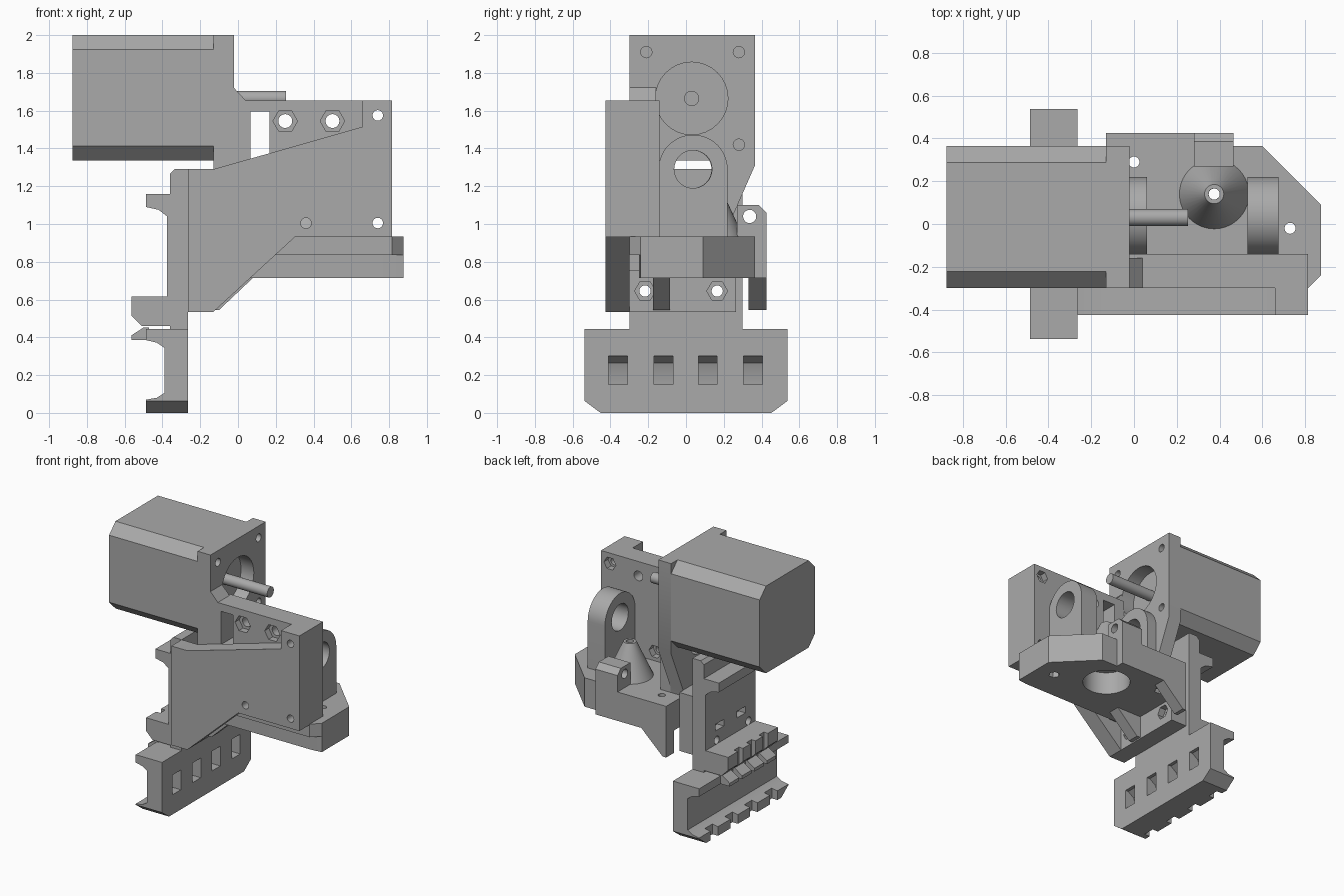
import bpy, bmesh, math
from mathutils import Vector

cube = bpy.data.objects.get("Cube")
if cube:
    bpy.data.objects.remove(cube)

grey = bpy.data.materials.new("grey_plastic")
grey.use_nodes = True
grey.diffuse_color = (0.4, 0.4, 0.4, 1)
grey.node_tree.nodes["Principled BSDF"].inputs["Base Color"].default_value = (0.4, 0.4, 0.4, 1)

# Each axis maps profile (a, b) and depth d to a 3D point
PLACE = {"x": lambda a, b, d: (d, a, b),
         "y": lambda a, b, d: (a, d, b),
         "z": lambda a, b, d: (a, b, d)}


def add_prism(bm, axis, pts, lo, hi):
    put = PLACE[axis]
    low = [bm.verts.new(put(a, b, lo)) for a, b in pts]
    high = [bm.verts.new(put(a, b, hi)) for a, b in pts]
    faces = [bm.faces.new(low), bm.faces.new(high)]
    n = len(pts)
    for i in range(n):
        j = (i + 1) % n
        faces.append(bm.faces.new((low[i], low[j], high[j], high[i])))
    bmesh.ops.recalc_face_normals(bm, faces=faces)


def make(name, bm):
    mesh = bpy.data.meshes.new(name)
    bm.to_mesh(mesh)
    bm.free()
    obj = bpy.data.objects.new(name, mesh)
    bpy.context.collection.objects.link(obj)
    return obj


def finish(obj):
    obj.data.materials.clear()
    obj.data.materials.append(grey)
    bpy.ops.object.select_all(action="DESELECT")
    obj.select_set(True)
    bpy.context.view_layer.objects.active = obj
    bpy.ops.object.shade_smooth_by_angle(angle=math.radians(30))


def part(name, axis, pts, lo, hi, cuts=()):
    """Extruded profile with a list of (axis, profile, low, high) cuts."""
    bm = bmesh.new()
    add_prism(bm, axis, pts, lo, hi)
    obj = make(name, bm)
    for cut in cuts:
        cbm = bmesh.new()
        add_prism(cbm, *cut)
        cutter = make("cutter", cbm)
        cutter.hide_render = True
        mod = obj.modifiers.new("cut", "BOOLEAN")
        mod.operation, mod.solver, mod.object = "DIFFERENCE", "EXACT", cutter
        graph = bpy.context.evaluated_depsgraph_get()
        mesh = bpy.data.meshes.new_from_object(obj.evaluated_get(graph))
        obj.modifiers.clear()
        obj.data = mesh
        bpy.data.objects.remove(cutter)
    finish(obj)
    return obj


def rect(a0, a1, b0, b1):
    return [(a0, b0), (a1, b0), (a1, b1), (a0, b1)]


def arc(a, b, r, start=0, end=360, n=32):
    full = end - start == 360
    steps = n if full else n + 1
    angles = [math.radians(start + (end - start) * i / n) for i in range(steps)]
    return [(a + r * math.cos(t), b + r * math.sin(t)) for t in angles]


def hexagon(a, b, r=0.065):
    return arc(a, b, r, n=6)


# Motor: chamfered square body and shaft
c, y0, y1, z0, z1 = 0.077, -0.3, 0.365, 1.335, 2.0
part("motor_body", "x",
     [(y0 + c, z0), (y1 - c, z0), (y1, z0 + c), (y1, z1 - c),
      (y1 - c, z1), (y0 + c, z1), (y0, z1 - c), (y0, z0 + c)], -0.877, -0.13)
part("motor_shaft", "x", arc(0.03, 1.665, 0.04), -0.13, 0.253)

# Upright motor plate with boss opening and screw holes
boss = [(a, min(b, 1.86)) for a, b in arc(0.03, 1.665, 0.192)]
cuts = [("x", boss, -0.2, 0.1), ("x", arc(0.035, 1.29, 0.1), -0.2, 0.1)]
cuts += [("x", arc(a, b, 0.03, n=16), -0.2, 0.1)
         for a, b in ((-0.21, 1.91), (0.28, 1.91), (0.28, 1.42))]
part("motor_plate", "x",
     [(-0.3, 0.75), (0.22, 0.75), (0.22, 0.98), (0.365, 1.31), (0.365, 2), (-0.3, 2)],
     -0.13, -0.022, cuts)
part("plate_fillet", "y", [(-0.03, 1.73), (0.04, 1.655), (-0.03, 1.65)], -0.3, -0.16)

# Front wall, with a sloping top and bottom
screws = ((0.74, 1.575), (0.36, 1.005), (0.74, 1.005))
cuts = [("y", arc(a, b, 0.028, n=16), -0.5, 0) for a, b in screws]
part("front_wall", "y",
     [(-0.265, 0.535), (-0.13, 0.535), (0.3, 0.93), (0.815, 0.93), (0.815, 1.655),
      (0.66, 1.655), (0.66, 1.515), (-0.13, 1.29), (-0.265, 1.29)], -0.425, -0.3, cuts)

# Rear wall with a window, nut traps and screw holes
cuts += [("y", rect(0.065, 0.167, 1.34, 1.595), -0.5, 0)]
cuts += [("y", hexagon(a, b, 0.05), -0.19, 0) for a, b in screws]
for a in (0.25, 0.5):
    cuts += [("y", hexagon(a, 1.545), -0.4, -0.25),
             ("y", arc(a, 1.545, 0.037, n=16), -0.5, 0)]
part("rear_wall", "y", rect(-0.022, 0.815, 0.835, 1.655), -0.3, -0.14, cuts)

# Base plate with nozzle opening and two screw holes
cuts = [("z", arc(0.375, 0.14, 0.17), 0.6, 0.89),
        ("z", arc(0.375, 0.14, 0.026, n=16), 0.6, 1.3)]
for a, b in ((0, 0.29), (0.73, -0.02)):
    cuts += [("z", arc(a, b, 0.026, n=16), 0.6, 1.3),
             ("z", hexagon(a, b, 0.04), 0.6, 0.77)]
part("base_plate", "z",
     [(-0.13, -0.25), (0.8, -0.25), (0.875, -0.24), (0.875, 0.09),
      (0.6, 0.365), (-0.13, 0.365)], 0.715, 0.935, cuts)
part("base_corner", "z",
     [(0.1, -0.3), (0.815, -0.3), (0.875, -0.24), (0.8, -0.2), (0.1, -0.2)], 0.835, 0.935)

# Side arm and upright hinge tab
part("side_arm", "y", rect(-0.13, 0.465, 0.715, 0.935), 0.36, 0.425)
part("hinge_tab", "x",
     [(0.27, 0.9), (0.425, 0.9), (0.425, 1.06), (0.385, 1.1), (0.27, 1.1)],
     0.28, 0.465, [("x", arc(0.337, 1.04, 0.035, n=20), 0.2, 0.6)])

# Slanted ribs under the base plate
for name, lo, hi in (("inner_rib", -0.175, -0.085), ("outer_rib", 0.33, 0.425)):
    part(name, "y", [(-0.13, 0.545), (-0.1, 0.545), (0.085, 0.72), (0.085, 0.8),
                     (-0.13, 0.8)], lo, hi)

# Bearing lugs with rounded tops
lug = [(-0.145, 0.9), (0.22, 0.9)] + arc(0.0375, 1.29, 0.1825, 0, 180, 24)
for name, lo, hi in (("inner_lug", -0.03, 0.06), ("outer_lug", 0.53, 0.675)):
    part(name, "x", lug, lo, hi, [("x", arc(0.0375, 1.29, 0.1), lo - 0.1, hi + 0.1)])

# Hollow cone around the filament path
bm = bmesh.new()
rings = []
for r, z in ((0.165, 0.93), (0.045, 1.19), (0.026, 1.19), (0.026, 0.93)):
    rings.append([bm.verts.new((a, b, z)) for a, b in arc(0.375, 0.14, r, n=40)])
for k in range(4):
    p, q = rings[k], rings[(k + 1) % 4]
    for i in range(40):
        j = (i + 1) % 40
        bm.faces.new((p[i], p[j], q[j], q[i]))
bmesh.ops.recalc_face_normals(bm, faces=bm.faces)
finish(make("filament_cone", bm))

# Mounting flange and upper carriage
bolts = [("x", arc(a, 0.645, 0.03, n=16), -0.7, 0) for a in (-0.217, 0.165)]
traps = [("x", hexagon(a, 0.645, 0.055), -0.18, 0) for a in (-0.217, 0.165)]
part("mount_flange", "x", rect(-0.3, 0.265, 0.535, 0.98), -0.265, -0.13, bolts + traps)
slots = [("y", rect(-0.6, -0.53, 0.4, 0.7), a - 0.03, a + 0.03) for a in (-0.15, 0, 0.15)]
slots += [("x", rect(a - 0.05, a + 0.05, 0.72, 0.77), -0.5, -0.32) for a in (-0.13, 0.13)]
part("upper_carriage", "y",
     [(-0.265, 0.44), (-0.36, 0.44), (-0.36, 0.46), (-0.51, 0.46), (-0.565, 0.515),
      (-0.565, 0.615), (-0.375, 0.615), (-0.375, 1.04), (-0.42, 1.075), (-0.487, 1.09),
      (-0.487, 1.16), (-0.36, 1.16), (-0.36, 1.265), (-0.335, 1.29), (-0.265, 1.29)],
     -0.3, 0.3, bolts + slots)

# Lower clamp: hooked rail with cropped corners, pockets and notches
cuts = []
for s in (-1, 1):
    cuts.append(("x", [(s * 0.56, 0.08), (s * 0.56, -0.02), (s * 0.425, -0.02)], -0.7, 0))
for a in (-0.36, -0.12, 0.115, 0.355):
    cuts += [("y", [(-0.2, 0.15), (-0.2, 0.3), (-0.29, 0.3), (-0.34, 0.265),
                    (-0.36, 0.21), (-0.365, 0.15)], a - 0.05, a + 0.05),
             ("y", rect(-0.6, -0.44, -0.1, 0.12), a - 0.045, a + 0.045)]
part("lower_clamp", "y",
     [(-0.265, 0), (-0.487, 0), (-0.487, 0.07), (-0.43, 0.08), (-0.39, 0.105),
      (-0.39, 0.345), (-0.43, 0.372), (-0.487, 0.385), (-0.487, 0.445), (-0.265, 0.445)],
     -0.537, 0.537, cuts)

# Wedge teeth along the clamp
for i in range(4):
    a = -0.225 + 0.15 * i
    part("clamp_tooth", "y",
         [(-0.47, 0.385), (-0.565, 0.385), (-0.565, 0.41), (-0.5, 0.452), (-0.47, 0.452)],
         a - 0.055, a + 0.055)
